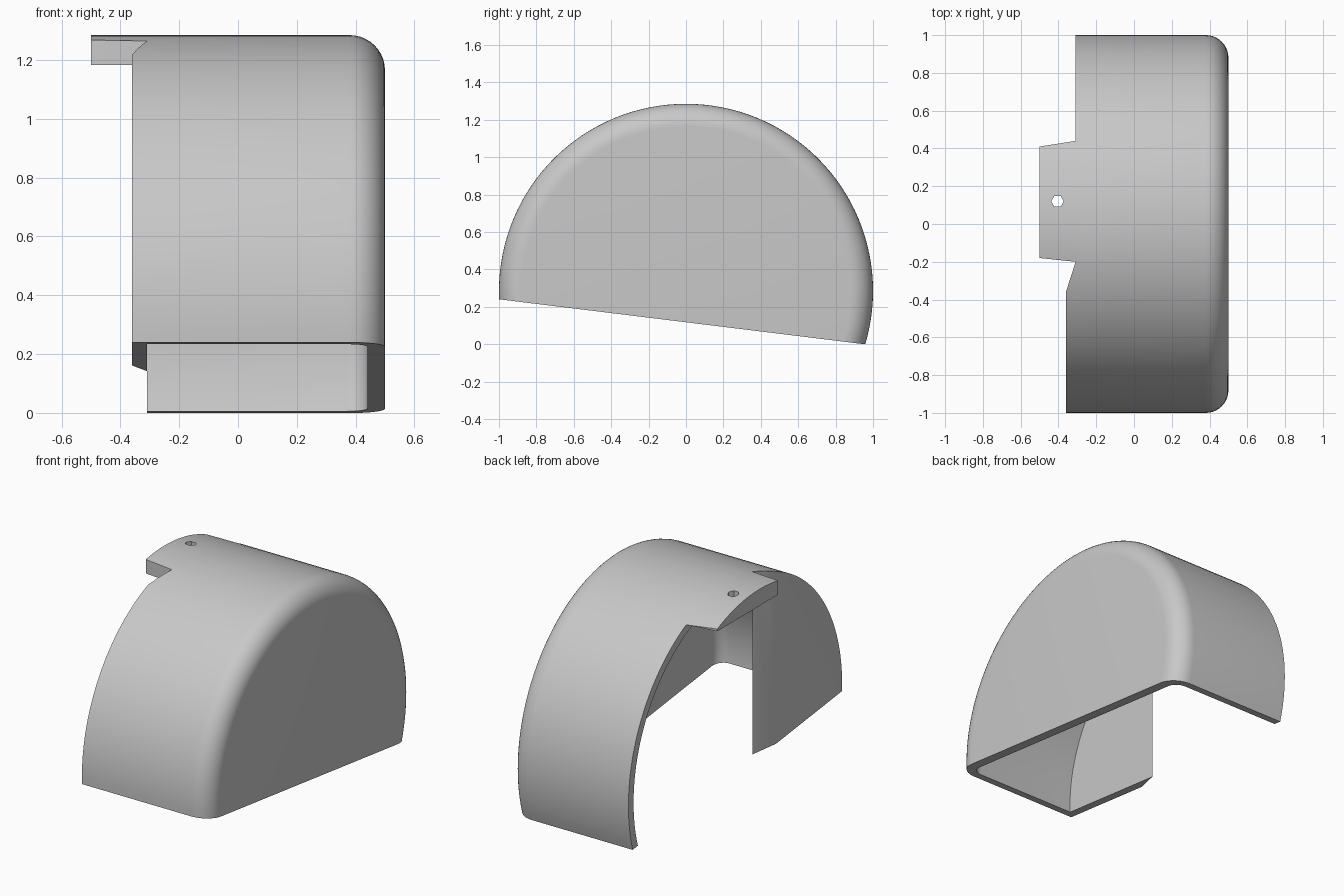
import bpy, bmesh
from math import sin, cos, pi, radians
from mathutils import Vector

cube = bpy.data.objects.get("Cube")
if cube:
    bpy.data.objects.remove(cube, do_unlink=True)

AXIS_Z = 0.285      # height of the arch centre
RIM_X = -0.31       # plane of the open rim
SEGMENTS = 128

grey = bpy.data.materials.new("light_grey")
grey.use_nodes = True
colour = (0.58, 0.58, 0.58, 1)
grey.diffuse_color = colour
grey.node_tree.nodes["Principled BSDF"].inputs["Base Color"].default_value = colour


def finish(name, bm):
    bmesh.ops.recalc_face_normals(bm, faces=bm.faces)
    mesh = bpy.data.meshes.new(name)
    bm.to_mesh(mesh)
    bm.free()
    obj = bpy.data.objects.new(name, mesh)
    bpy.context.collection.objects.link(obj)
    mesh.materials.append(grey)
    return obj


def drum(name, x0, x1, radius, fillet):
    """Disc along x, rounded at its x1 end."""
    rings = [(x0, radius)]
    steps = 10 if fillet else 0
    for i in range(steps + 1):
        a = pi / 2 * i / max(steps, 1)
        rings.append((x1 - fillet + fillet * sin(a), radius - fillet + fillet * cos(a)))
    bm = bmesh.new()
    loops = []
    for x, r in rings:
        loops.append([bm.verts.new((x, r * cos(2 * pi * k / SEGMENTS),
                                    AXIS_Z + r * sin(2 * pi * k / SEGMENTS)))
                      for k in range(SEGMENTS)])
    for a, b in zip(loops, loops[1:]):
        for k in range(SEGMENTS):
            n = (k + 1) % SEGMENTS
            bm.faces.new((a[k], a[n], b[n], b[k]))
    bm.faces.new(loops[0])
    bm.faces.new(loops[-1])
    return finish(name, bm)


def prism(name, outline, offset):
    """Polygon pushed along an offset vector."""
    bm = bmesh.new()
    face = bm.faces.new([bm.verts.new(p) for p in outline])
    new = bmesh.ops.extrude_face_region(bm, geom=[face])["geom"]
    verts = [v for v in new if isinstance(v, bmesh.types.BMVert)]
    bmesh.ops.translate(bm, verts=verts, vec=Vector(offset))
    return finish(name, bm)


def combine(target, cutter, operation):
    mod = target.modifiers.new(operation.lower(), "BOOLEAN")
    mod.operation = operation
    mod.solver = "EXACT"
    mod.object = cutter
    bpy.ops.object.select_all(action="DESELECT")
    bpy.context.view_layer.objects.active = target
    target.select_set(True)
    bpy.ops.object.modifier_apply(modifier=mod.name)
    bpy.data.objects.remove(cutter, do_unlink=True)


# Hollow rounded shell with a closed +x wall
guard = drum("guard_shell", -0.36, 0.5, 1.0, 0.12)
combine(guard, drum("cavity", RIM_X, 0.44, 0.95, 0.07), "DIFFERENCE")

# Open the rear of the -x side, leaving the tapered front panel
opening = [(-0.37, -0.39), (RIM_X + 0.001, -0.2), (RIM_X + 0.001, 2), (-1, 2), (-1, -0.39)]
combine(guard, prism("side_opening", [(x, y, -2) for x, y in opening], (0, 0, 4)), "DIFFERENCE")

# Mounting tab: tapered plate whose top follows the arch
plan = [(-0.5, -0.18), (-0.5, 0.41), (RIM_X, 0.44), (-0.28, 0.44), (-0.28, -0.2), (RIM_X, -0.2)]
tab = prism("mounting_tab", [(x, y, 1.183) for x, y in plan], (0, 0, 0.3))
combine(tab, drum("tab_crown", -1, 0, 1.0, 0), "INTERSECT")
combine(guard, tab, "UNION")

# Bolt hole through the tab
hole = [(-0.405 + 0.033 * cos(2 * pi * k / 6), 0.12 + 0.033 * sin(2 * pi * k / 6), 1)
        for k in range(6)]
combine(guard, prism("bolt_hole", hole, (0, 0, 1)), "DIFFERENCE")

# Sloping base cut
slope = -0.24 / 1.953
base = [(-2, y, 0.24 + slope * (y + 1)) for y in (-2, 2)] + [(-2, 2, -2), (-2, -2, -2)]
combine(guard, prism("base_cut", base, (4, 0, 0)), "DIFFERENCE")

bpy.ops.object.select_all(action="DESELECT")
guard.select_set(True)
bpy.context.view_layer.objects.active = guard
bpy.ops.object.shade_smooth_by_angle(angle=radians(25))
